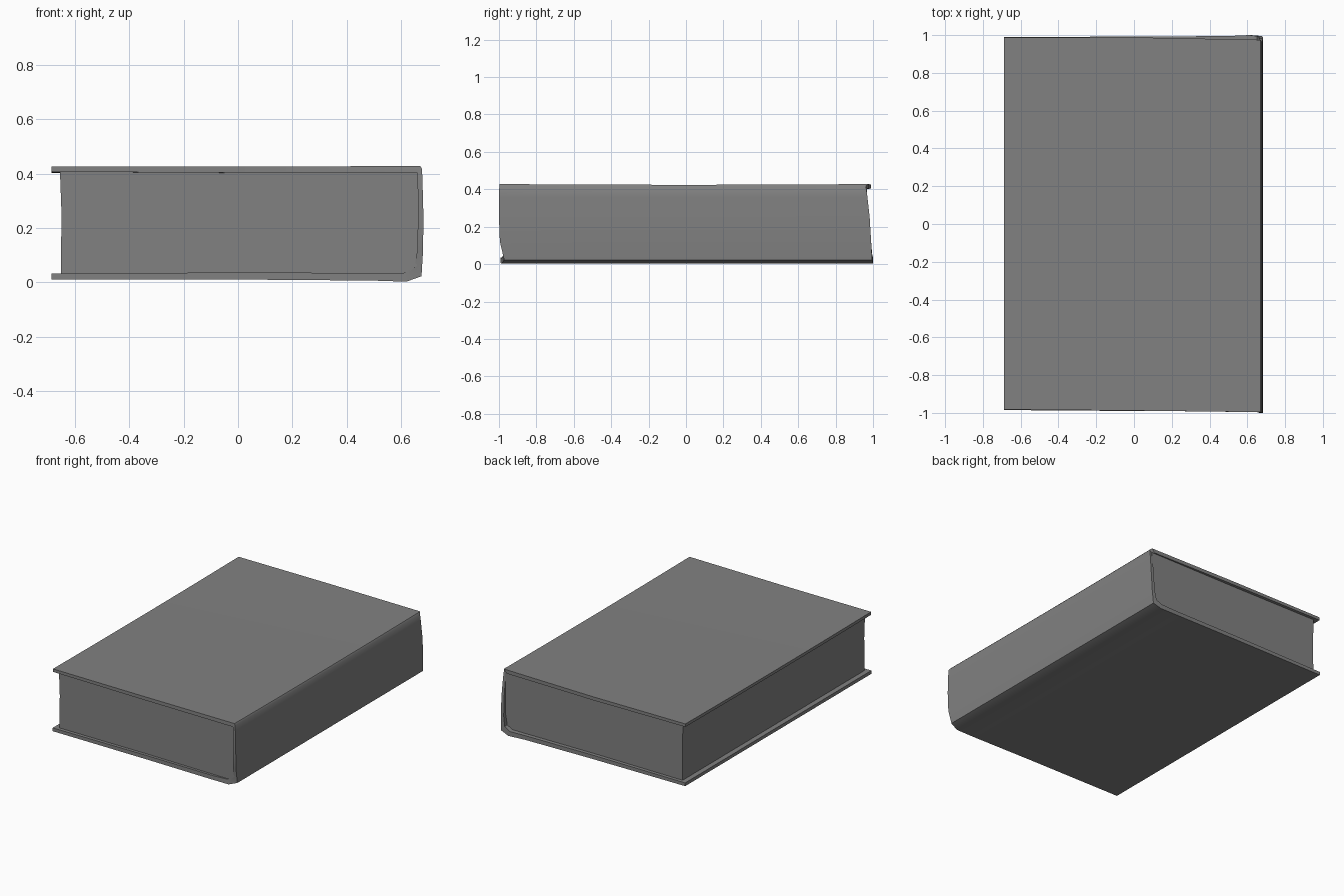
import bpy, bmesh

if "Cube" in bpy.data.objects:
    bpy.data.objects.remove(bpy.data.objects["Cube"])

grey = bpy.data.materials.new("dark_grey")
grey.diffuse_color = (0.22, 0.22, 0.22, 1)
grey.use_nodes = True
grey.node_tree.nodes["Principled BSDF"].inputs["Base Color"].default_value = grey.diffuse_color


def make_object(name, bm):
    bmesh.ops.recalc_face_normals(bm, faces=bm.faces)
    mesh = bpy.data.meshes.new(name)
    bm.to_mesh(mesh)
    bm.free()
    mesh.materials.append(grey)
    ob = bpy.data.objects.new(name, mesh)
    bpy.context.collection.objects.link(ob)
    return ob


# Hardback cover: C-shaped section, each row is
# outer x, outer z, inner x, inner z, front y, back y
section = [
    (-0.687, 0.010, -0.687, 0.032, -0.985, 0.990),
    (0.00, 0.010, 0.00, 0.036, -0.990, 0.992),
    (0.50, 0.006, 0.50, 0.034, -0.992, 0.995),
    (0.62, 0.002, 0.61, 0.034, -0.985, 1.000),
    (0.676, 0.022, 0.650, 0.055, -0.972, 0.995),
    (0.682, 0.12, 0.661, 0.12, -0.995, 0.990),
    (0.683, 0.25, 0.663, 0.25, -1.000, 0.982),
    (0.680, 0.36, 0.662, 0.36, -1.000, 0.970),
    (0.678, 0.418, 0.661, 0.403, -0.998, 0.962),
    (0.671, 0.428, 0.650, 0.403, -0.996, 0.975),
    (0.00, 0.426, 0.00, 0.403, -0.988, 0.988),
    (-0.687, 0.427, -0.687, 0.407, -0.982, 0.988),
]
bm = bmesh.new()
rings = []
for t in (0.0, 0.25, 0.5, 0.75, 1.0):
    sag = 0.004 * (1 - (2 * t - 1) ** 2)
    ring = []
    for ox, oz, ix, iz, y0, y1 in section:
        y = y0 + (y1 - y0) * t
        dz = -sag if oz > 0.4 else 0
        ring.append((bm.verts.new((ox, y, oz + dz)), bm.verts.new((ix, y, iz + dz))))
    rings.append(ring)
n = len(section)
for a, b in zip(rings, rings[1:]):
    for i in range(n - 1):
        for s in (0, 1):
            bm.faces.new((a[i][s], a[i + 1][s], b[i + 1][s], b[i][s]))
    for i in (0, n - 1):
        bm.faces.new((a[i][0], a[i][1], b[i][1], b[i][0]))
for r in (rings[0], rings[-1]):
    for i in range(n - 1):
        bm.faces.new((r[i][0], r[i + 1][0], r[i + 1][1], r[i][1]))
cover = make_object("cover", bm)
cover.data.shade_smooth()
cover.data.set_sharp_from_angle(angle=0.6)

# Page block: inset at the open edges, tucked into the cover and spine
profile = [(-0.653, 0.028), (0.615, 0.028), (0.660, 0.06), (0.668, 0.25),
           (0.666, 0.407), (-0.656, 0.410), (-0.650, 0.25)]
bm = bmesh.new()
front = [bm.verts.new((x, -0.970 - 0.012 * x, z)) for x, z in profile]
back = [bm.verts.new((x, 0.968, z)) for x, z in profile]
bm.faces.new(front)
bm.faces.new(back)
for i in range(len(profile)):
    j = (i + 1) % len(profile)
    bm.faces.new((front[i], front[j], back[j], back[i]))
make_object("page_block", bm)
